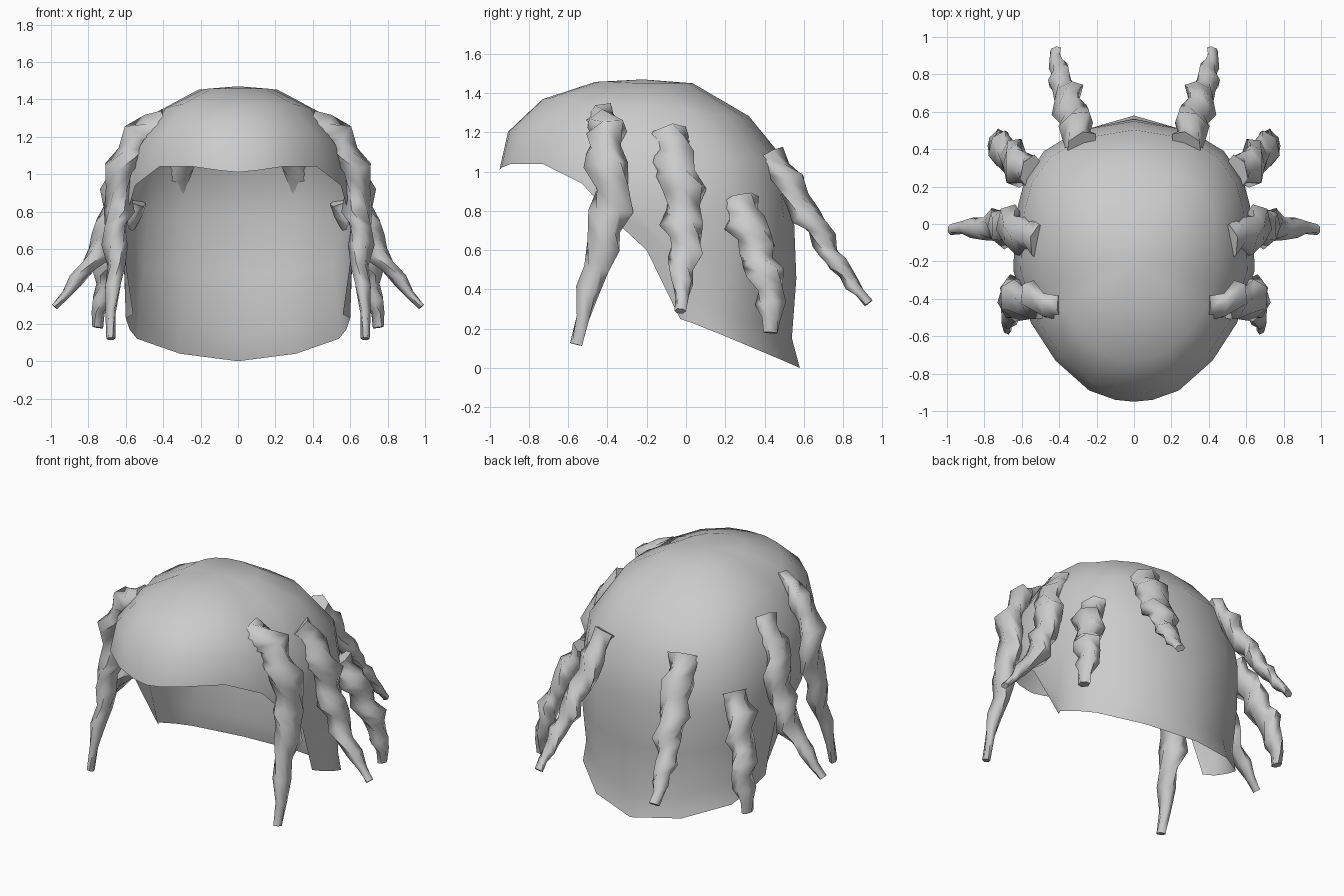
import bpy, bmesh, math
from mathutils import Vector

if "Cube" in bpy.data.objects:
    bpy.data.objects.remove(bpy.data.objects["Cube"])


def finish(name, bm, angle):
    bmesh.ops.remove_doubles(bm, verts=bm.verts, dist=0.002)
    bmesh.ops.recalc_face_normals(bm, faces=bm.faces)
    me = bpy.data.meshes.new(name)
    bm.to_mesh(me)
    bm.free()
    ob = bpy.data.objects.new(name, me)
    bpy.context.collection.objects.link(ob)
    bpy.ops.object.select_all(action='DESELECT')
    ob.select_set(True)
    bpy.context.view_layer.objects.active = ob
    bpy.ops.object.shade_smooth_by_angle(angle=math.radians(angle))
    mod = ob.modifiers.new("mirror", 'MIRROR')
    mod.merge_threshold = 0.002
    return ob


def skin(bm, rows, closed):
    for a, b in zip(rows, rows[1:]):
        n = len(a)
        for j in range(n if closed else n - 1):
            k = (j + 1) % n
            bm.faces.new((a[j], a[k], b[k], b[j]))


# Head shell: spokes run from the crown over the dome to an equator, then down to the rim
crown = Vector((0, -0.22, 1.47))
dome = [(0, 1), (.33, .972), (.70, .78), (.94, .42), (1, 0)]
brim = [(0, -.95, 1.01), (.1, -.94, 1.02), (.24, -.89, 1.04), (.42, -.73, 1.04), (.55, -.53, .94)]
spokes = [(p, p) for p in brim] + [
    ((.61, -.36, .80), (.61, -.33, .72)),
    ((.645, -.25, .80), (.61, -.20, .60)),
    ((.64, -.10, .80), (.56, -.03, .25)),
    ((.62, .10, .80), (.60, .03, .23)),
    ((.58, .25, .78), (.58, .18, .17)),
    ((.48, .39, .77), (.54, .30, .12)),
    ((.30, .50, .76), (.31, .49, .04)),
    ((0, .55, .76), (0, .58, 0)),
]
bm = bmesh.new()
rows = []
for eq, rim in spokes:
    eq, rim = Vector(eq), Vector(rim)
    row = []
    for s, c in dome:
        p = crown.lerp(eq, s)
        p.z = eq.z + (crown.z - eq.z) * c
        if s == .70 and eq.y > .2:
            p.z -= .03
        row.append(bm.verts.new(p))
    for f, pull in ((.4, 0), (.8, .035), (1, 0)):
        p = eq.lerp(rim, f)
        if eq != rim and rim.y > 0:
            p.y -= pull
        row.append(bm.verts.new(p))
    rows.append(row)
skin(bm, rows, False)
finish("head_shell", bm, 60)


# Hanging twisted locks: path points are x, y, z, radius
def lock(name, pts, phase, yw=.4):
    P = [Vector(p) for p in pts]
    path = []
    for i in range(len(P) - 1):
        path += [P[i], P[i].lerp(P[i + 1], .5)]
    path.append(P[-1])
    bm = bmesh.new()
    rings = []
    last = len(path) - 1
    for i, p in enumerate(path):
        c = p.to_3d()
        d = (path[min(i + 1, last)].to_3d() - path[max(i - 1, 0)].to_3d()).normalized()
        out = Vector((c.x, c.y * yw, 0)).normalized()
        side = d.cross(out).normalized()
        out = side.cross(d)
        # pinch every other ring and sway the centre for the knotted look
        w = p[3] * (1 + .11 * (-1) ** i)
        sway = .16 * p[3] * (0 < i < last)
        c += side * sway * math.cos(i * 1.9 + phase) + out * sway * math.sin(i * 1.9 + phase)
        ring = []
        for j in range(6):
            a = math.tau * j / 6 + i * .35
            ring.append(bm.verts.new(c + side * math.cos(a) * w * 1.06 + out * math.sin(a) * w * .74))
        rings.append(ring)
    skin(bm, rings, True)
    bm.faces.new(rings[0])
    bm.faces.new(rings[-1])
    finish(name, bm, 70)


lock("front_lock", [(.38, -.44, 1.27, .085), (.55, -.42, 1.20, .10), (.625, -.40, 1.03, .10), (.65, -.38, .80, .10),
                    (.65, -.43, .62, .085), (.67, -.49, .40, .055), (.68, -.56, .12, .028)], 0)
lock("middle_lock", [(.50, -.10, 1.19, .09), (.60, -.06, 1.07, .105), (.655, -.02, .90, .10), (.69, -.01, .73, .095),
                     (.75, -.01, .58, .08), (.86, -.02, .43, .05), (.98, -.03, .29, .025)], 1.5)
lock("side_lock", [(.55, .28, .86, .08), (.61, .31, .74, .095), (.66, .36, .60, .09),
                   (.70, .40, .48, .085), (.73, .44, .33, .07), (.75, .43, .18, .035)], 3)
lock("rear_lock", [(.28, .43, 1.09, .08), (.31, .52, .94, .09), (.34, .62, .78, .085), (.36, .70, .65, .075),
                   (.39, .77, .53, .06), (.41, .85, .43, .045), (.42, .93, .33, .028)], 4.5, 1)
